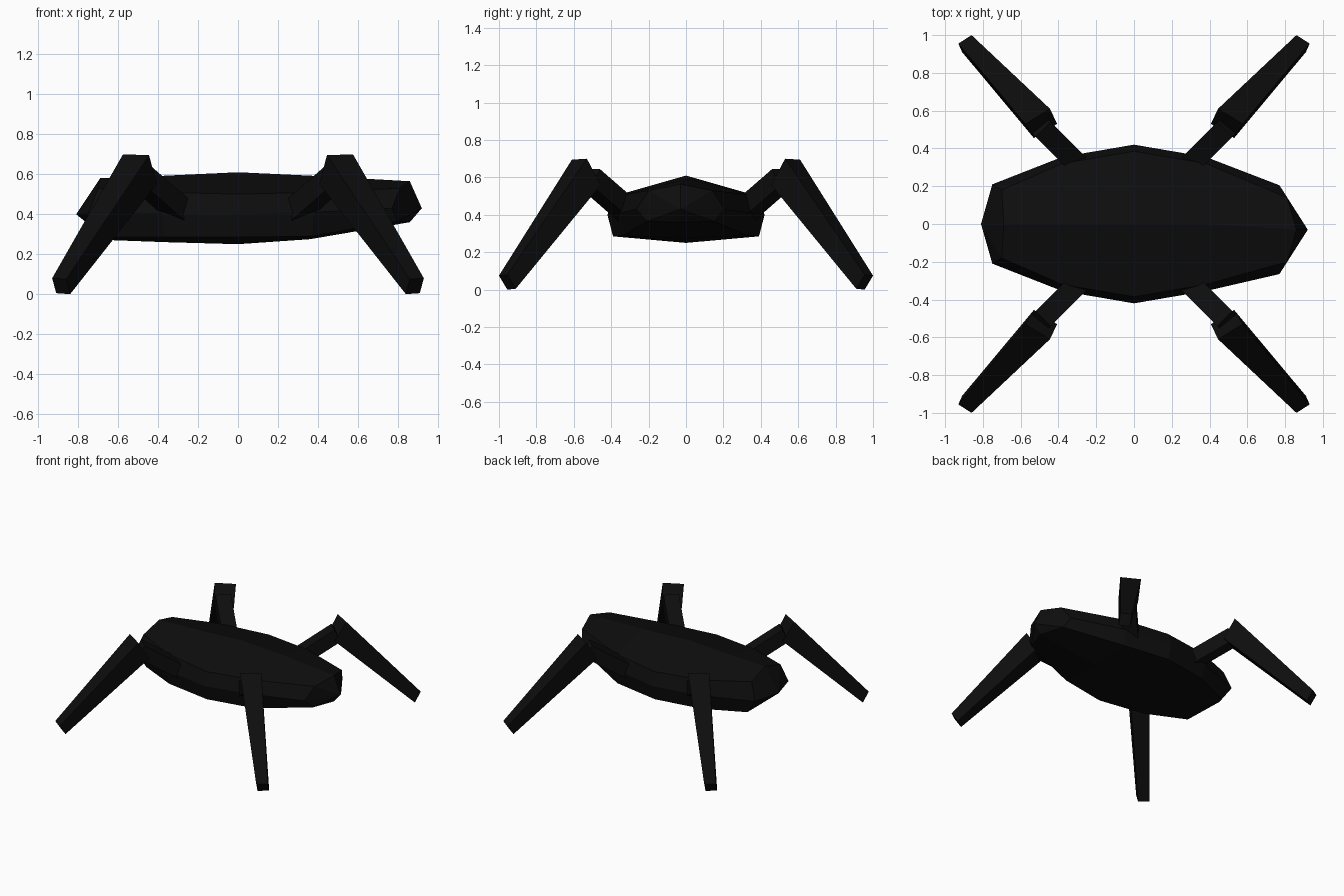
import bpy, bmesh
from mathutils import Vector

if "Cube" in bpy.data.objects:
    bpy.data.objects.remove(bpy.data.objects["Cube"])

black = bpy.data.materials.new("matte_black")
black.diffuse_color = (0.004, 0.004, 0.004, 1)
black.use_nodes = True
black.node_tree.nodes["Principled BSDF"].inputs["Base Color"].default_value = black.diffuse_color


def finish(name, bm):
    bmesh.ops.recalc_face_normals(bm, faces=bm.faces)
    mesh = bpy.data.meshes.new(name)
    bm.to_mesh(mesh)
    bm.free()
    mesh.materials.append(black)
    obj = bpy.data.objects.new(name, mesh)
    bpy.context.collection.objects.link(obj)
    return obj


def loft(name, rings, tips=None):
    """Skin a list of rings; close the ends with fans to tips, or flat caps."""
    bm = bmesh.new()
    loops = [[bm.verts.new(p) for p in ring] for ring in rings]
    n = len(loops[0])
    for a, b in zip(loops, loops[1:]):
        for i in range(n):
            j = (i + 1) % n
            bm.faces.new((a[i], a[j], b[j], b[i]))
    for k, ring in enumerate((loops[0], loops[-1])):
        if tips:
            tip = bm.verts.new(tips[k])
            for i in range(n):
                bm.faces.new((ring[i], ring[(i + 1) % n], tip))
        else:
            bm.faces.new(ring)
    return finish(name, bm)


# Body: half profiles of (x, y, z) from top ridge to keel, with a sideways shift
def body_ring(half, shift=0.0):
    pts = half + [(x, -y, z) for x, y, z in half[-2:0:-1]]
    return [(x, y + shift, z) for x, y, z in pts]


sections = [
    body_ring([(-.69, 0, .58), (-.70, .18, .53), (-.75, .21, .40), (-.67, .19, .285), (-.63, 0, .27)]),
    body_ring([(-.38, 0, .592), (-.38, .32, .51), (-.38, .355, .40), (-.37, .33, .285), (-.36, 0, .26)]),
    body_ring([(0, 0, .61), (0, .385, .50), (0, .42, .40), (0, .39, .285), (0, 0, .25)]),
    body_ring([(.38, 0, .592), (.38, .32, .51), (.38, .355, .41), (.37, .33, .29), (.36, 0, .275)]),
    body_ring([(.86, 0, .565), (.81, .17, .53), (.77, .235, .43), (.80, .18, .365), (.86, 0, .36)], -.03),
]
loft("body", sections, tips=[(-.81, 0, .40), (.92, -.03, .43)])

# Legs: an upper strut and a tapered lower leg, mirrored to four corners
start, knee = Vector((.23, .25, .365)), Vector((.50, .52, .60))
axis = (knee - start).normalized()
side = axis.cross(Vector((0, 0, 1))).normalized() * .056
rise = side.normalized().cross(axis) * .053
strut = [[c + side + rise, c - side + rise, c - side - rise, c + side - rise] for c in (start, knee)]

shin = [
    [(.445, .61, .695), (.575, .53, .70), (.53, .455, .56), (.407, .53, .55)],
    [(.86, 1.0, .075), (.93, .955, .08), (.91, .91, .005), (.84, .955, 0)],
]

for sx, lr in ((-1, "left"), (1, "right")):
    for sy, fb in ((-1, "front"), (1, "back")):
        for part, rings in (("upper_leg", strut), ("lower_leg", shin)):
            loft(f"{fb}_{lr}_{part}",
                 [[(x * sx, y * sy, z) for x, y, z in ring] for ring in rings])
